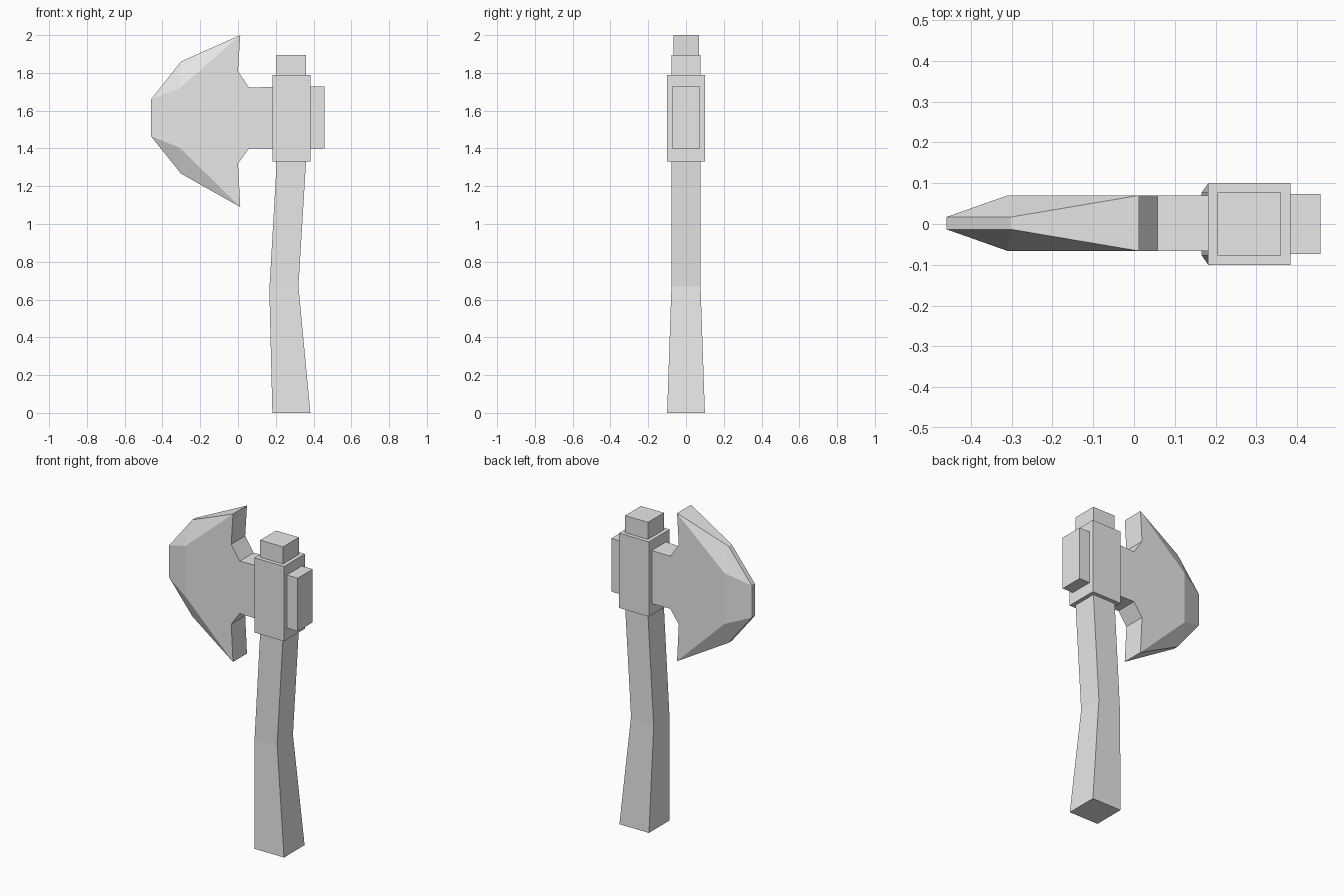
import bpy
import bmesh

cube = bpy.data.objects.get("Cube")
if cube:
    bpy.data.objects.remove(cube, do_unlink=True)

grey = bpy.data.materials.new("plain grey")
grey.use_nodes = True
grey.diffuse_color = (0.8, 0.8, 0.8, 1)
grey.node_tree.nodes["Principled BSDF"].inputs["Base Color"].default_value = (0.8, 0.8, 0.8, 1)


def finish(name, bm):
    """Turn a bmesh into a flat shaded object."""
    bmesh.ops.recalc_face_normals(bm, faces=bm.faces)
    mesh = bpy.data.meshes.new(name)
    bm.to_mesh(mesh)
    bm.free()
    mesh.materials.append(grey)
    obj = bpy.data.objects.new(name, mesh)
    bpy.context.collection.objects.link(obj)
    return obj


def loft(name, sections):
    """Join rectangles (x left, z left, x right, z right, half depth) upwards."""
    bm = bmesh.new()
    rings = []
    for xl, zl, xr, zr, d in sections:
        corners = [(xl, -d, zl), (xr, -d, zr), (xr, d, zr), (xl, d, zl)]
        rings.append([bm.verts.new(c) for c in corners])
    for low, high in zip(rings, rings[1:]):
        for i in range(4):
            j = (i + 1) % 4
            bm.faces.new((low[i], low[j], high[j], high[i]))
    bm.faces.new(rings[0])
    bm.faces.new(rings[-1])
    return finish(name, bm)


def box(name, x0, x1, z0, z1, d):
    return loft(name, [(x0, z0, x1, z0, d), (x0, z1, x1, z1, d)])


# Bent handle, flared at the foot and poking out above the collar
loft("handle", [
    (0.182, 0, 0.383, 0, 0.1),
    (0.166, 0.65, 0.32, 0.67, 0.077),
    (0.205, 1.33, 0.36, 1.33, 0.077),
    (0.205, 1.895, 0.36, 1.895, 0.077),
])

# Collar around the handle and the poll behind it
box("collar", 0.182, 0.384, 1.33, 1.79, 0.101)
box("poll", 0.3, 0.457, 1.4, 1.727, 0.073)

# Blade: flat cheeks, faceted bevels and a narrow cutting rim
back = [(0.012, 1.09), (0.0, 1.32), (0.058, 1.4), (0.25, 1.397),
        (0.25, 1.728), (0.058, 1.722), (0.0, 1.81), (0.012, 2.0)]
shoulders = [(-0.31, 1.718), (-0.31, 1.405)]
rim = [(-0.302, 1.86), (-0.46, 1.66), (-0.46, 1.464), (-0.302, 1.267)]

bm = bmesh.new()
sides = []
for sign in (-1, 1):
    def points(outline, depth):
        return [bm.verts.new((x, sign * depth + 0.002, z)) for x, z in outline]

    b, s, r = points(back, 0.068), points(shoulders, 0.068), points(rim, 0.015)
    bm.faces.new(b + s)
    for bevel in ((b[-1], r[0], s[0]), (r[0], r[1], s[0]),
                  (r[1], r[2], s[1], s[0]),
                  (r[2], r[3], s[1]), (r[3], b[0], s[1])):
        bm.faces.new(bevel)
    sides.append(b + r)

front, rear = sides
for i in range(len(front)):
    j = (i + 1) % len(front)
    bm.faces.new((front[i], front[j], rear[j], rear[i]))
finish("blade", bm)
